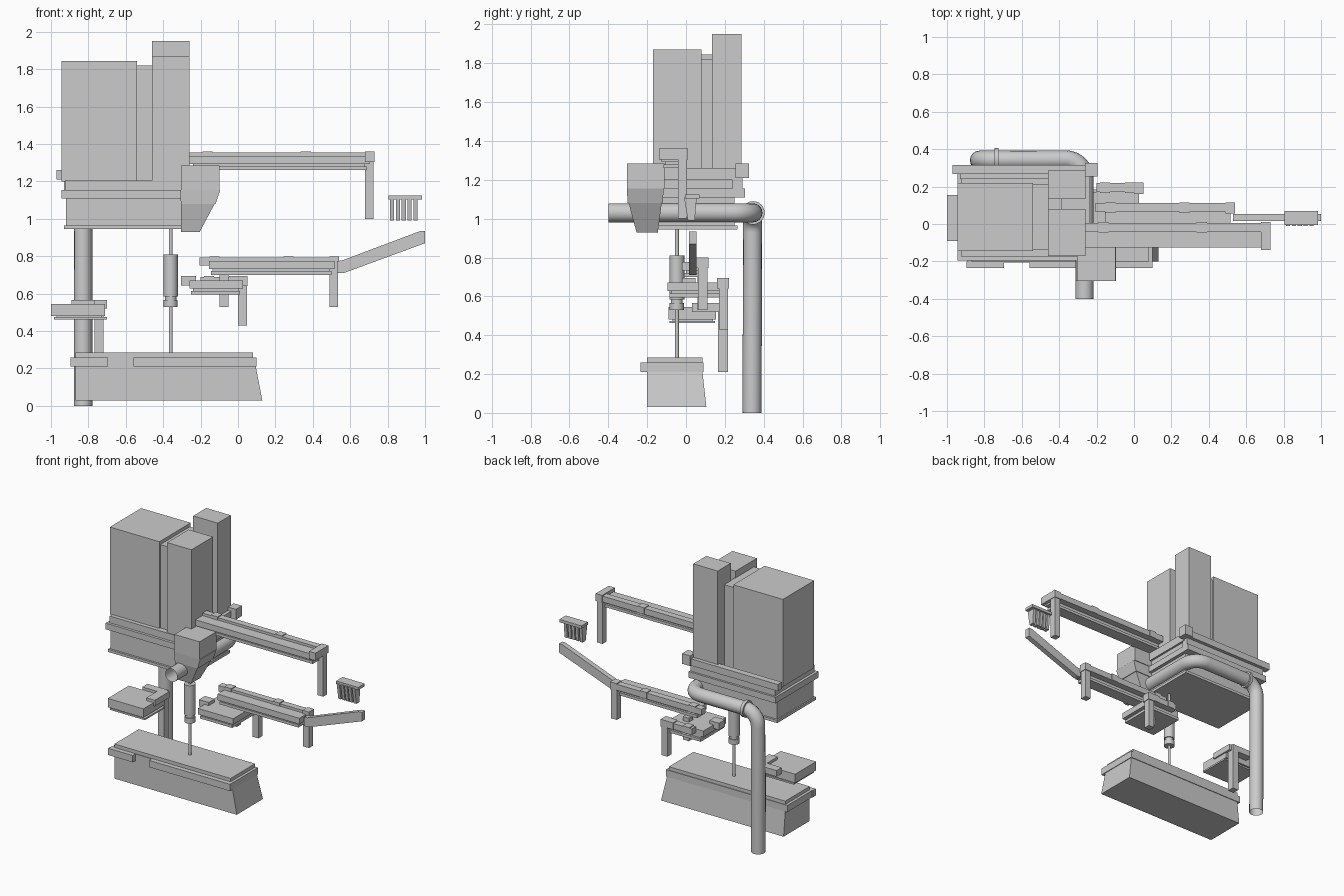
import bpy, bmesh, math
from mathutils import Vector

if "Cube" in bpy.data.objects:
    bpy.data.objects.remove(bpy.data.objects["Cube"])


def mesh_object(name, bm):
    bmesh.ops.recalc_face_normals(bm, faces=bm.faces)
    me = bpy.data.meshes.new(name)
    bm.to_mesh(me)
    bm.free()
    ob = bpy.data.objects.new(name, me)
    bpy.context.collection.objects.link(ob)
    return ob


def frustum(name, low, high, z0, z1):
    """Solid between two rectangles (x0, x1, y0, y1)."""
    bm = bmesh.new()
    rings = []
    for (x0, x1, y0, y1), z in ((low, z0), (high, z1)):
        rings.append([bm.verts.new((x, y, z)) for x, y in
                      ((x0, y0), (x1, y0), (x1, y1), (x0, y1))])
    a, b = rings
    bm.faces.new(a[::-1])
    bm.faces.new(b)
    for i in range(4):
        j = (i + 1) % 4
        bm.faces.new((a[i], a[j], b[j], b[i]))
    return mesh_object(name, bm)


def box(name, x0, x1, y0, y1, z0, z1):
    r = (x0, x1, y0, y1)
    return frustum(name, r, r, z0, z1)


def prism(name, pts, axis, lo, hi):
    """Extrude a profile: (x, z) along y, or (y, z) along x."""
    bm = bmesh.new()
    put = (lambda u, v, t: (u, t, v)) if axis == 'y' else (lambda u, v, t: (t, u, v))
    f = bm.faces.new([bm.verts.new(put(u, v, lo)) for u, v in pts])
    ext = bmesh.ops.extrude_face_region(bm, geom=[f])['geom']
    d = Vector(put(0, 0, hi - lo))
    bmesh.ops.translate(bm, vec=d, verts=[g for g in ext if isinstance(g, bmesh.types.BMVert)])
    return mesh_object(name, bm)


def smooth(ob):
    bpy.ops.object.select_all(action='DESELECT')
    ob.select_set(True)
    bpy.context.view_layer.objects.active = ob
    bpy.ops.object.shade_smooth_by_angle(angle=math.radians(35))


def cylinder(name, loc, r1, r2, depth, rot=(0, 0, 0)):
    bpy.ops.mesh.primitive_cone_add(vertices=32, radius1=r1, radius2=r2, depth=depth,
                                    location=loc, rotation=rot)
    ob = bpy.context.object
    ob.name = name
    smooth(ob)


# Bottom trough with its lid and side rails
frustum("trough", (-0.87, 0.13, -0.2, 0.105), (-0.87, 0.095, -0.2, 0.085), 0.03, 0.21)
box("trough_lip", -0.89, 0.1, -0.205, 0.09, 0.21, 0.26)
box("trough_lid", -0.87, 0.08, -0.2, 0.085, 0.26, 0.285)
box("trough_rail_short", -0.895, -0.695, -0.235, -0.2, 0.21, 0.26)
box("trough_rail_long", -0.56, 0.1, -0.235, -0.2, 0.21, 0.26)

# Drainpipe: rounded path swept with a circle, open at both ends
corners = [Vector(p) for p in ((-0.828, 0.34, 0), (-0.828, 0.343, 1.03),
                               (-0.265, 0.345, 1.03), (-0.265, -0.4, 1.03))]
path = [corners[0]]
for p, c, n in zip(corners, corners[1:], corners[2:]):
    a = c + (p - c).normalized() * 0.1
    b = c + (n - c).normalized() * 0.1
    o = a + b - c
    for i in range(9):
        t = i / 8 * math.pi / 2
        path.append(o + (a - o) * math.cos(t) + (b - o) * math.sin(t))
path.append(corners[-1])
cu = bpy.data.curves.new("pipe", 'CURVE')
cu.dimensions = '3D'
cu.bevel_depth = 0.049
cu.bevel_resolution = 6
sp = cu.splines.new('POLY')
sp.points.add(len(path) - 1)
for q, p in zip(sp.points, path):
    q.co = (*p, 1)
pipe = bpy.data.objects.new("pipe", cu)
bpy.context.collection.objects.link(pipe)
pipe.select_set(True)
bpy.context.view_layer.objects.active = pipe
bpy.ops.object.convert(target='MESH')
smooth(bpy.context.object)
cylinder("pipe_ring", (-0.735, 0.345, 1.03), 0.06, 0.06, 0.022, (0, math.pi / 2, 0))

# Upper platform, stepped
box("platform_sole", -0.93, -0.25, -0.19, 0.265, 0.945, 0.965)
box("platform_base", -0.92, -0.26, -0.175, 0.25, 0.965, 1.11)
box("platform_slab", -0.945, -0.235, -0.195, 0.305, 1.11, 1.155)
box("platform_deck", -0.925, -0.25, -0.175, 0.265, 1.155, 1.205)
box("platform_back_rail", -0.97, -0.21, 0.268, 0.315, 1.21, 1.26)
box("platform_rail_support", -0.93, -0.24, 0.24, 0.29, 1.15, 1.215)
box("platform_rail_end", -0.262, -0.195, 0.255, 0.325, 1.21, 1.285)
box("tower_step", -0.39, -0.235, -0.13, 0.26, 1.2, 1.26)

# Tall cabinets
box("main_cabinet", -0.945, -0.54, -0.145, 0.22, 1.2, 1.845)
box("cabinet_link", -0.54, -0.455, -0.135, 0.21, 1.2, 1.82)
box("front_tower", -0.46, -0.26, -0.17, 0.08, 1.2, 1.87)
box("back_tower", -0.46, -0.26, 0.135, 0.287, 1.2, 1.95)

# Rain hopper on the pipe mouth
box("hopper_top", -0.305, -0.1, -0.305, -0.11, 1.155, 1.285)
frustum("hopper_collar", (-0.305, -0.12, -0.3, -0.12), (-0.31, -0.095, -0.305, -0.115), 1.08, 1.155)
frustum("hopper_funnel", (-0.305, -0.205, -0.255, -0.145), (-0.305, -0.125, -0.295, -0.125), 0.93, 1.08)

# Hanging rod with its sleeve
for n, r1, r2, z0, z1 in (("rod", .01, .01, .28, .96), ("sleeve", .038, .038, .585, .81),
                          ("sleeve_neck", .03, .03, .565, .585), ("sleeve_foot", .037, .037, .53, .567)):
    cylinder(n, (-0.36, -0.047, (z0 + z1) / 2), r1, r2, z1 - z0)


def walkway(name, x0, x1, y0, y1, top, rail_x0, end_y0, leg_bottom):
    """Deck in front, thin sole below, segmented rail behind, end block and leg."""
    w = 0.052
    box(name + "_deck", x0, x1 - 0.025, y0, y1 - w, top - 0.068, top - 0.024)
    box(name + "_sole", x0 + 0.01, x1 - 0.04, y0 + 0.01, y1 - w * 0.7, top - 0.1, top - 0.08)
    box(name + "_core", x0 + 0.02, x1 - 0.05, y0 + 0.02, y1 - w, top - 0.082, top - 0.066)
    box(name + "_rail", rail_x0, x1 - 0.01, y1 - w, y1 - 0.004, top - 0.05, top - 0.006)
    length = x1 - rail_x0
    for i, f in enumerate((0.07, 0.6)):
        x = rail_x0 + length * f
        box(f"{name}_joint_{i}", x, x + 0.055, y1 - w - 0.003, y1, top - 0.05, top)
    box(name + "_end", x1 - 0.052, x1, end_y0, y1, top - 0.055, top)
    box(name + "_leg", x1 - 0.052, x1 - 0.005, y1 - w, y1 - 0.005, leg_bottom, top - 0.05)


walkway("upper_walkway", -0.26, 0.73, -0.125, 0.01, 1.36, -0.26, -0.14, 1.0)
walkway("middle_walkway", -0.155, 0.54, -0.02, 0.115, 0.8, -0.205, 0.055, 0.53)
walkway("lower_walkway", -0.26, 0.052, -0.095, 0.222, 0.695, -0.2, 0.16, 0.43)

# Extras on the lower walkway
box("lower_side_rail", -0.305, -0.225, -0.02, 0.05, 0.645, 0.695)
box("lower_front_leg", -0.1, -0.052, 0.06, 0.11, 0.53, 0.7)

# Left landing
box("landing_deck", -1.0, -0.71, -0.09, 0.155, 0.48, 0.545)
box("landing_sole", -0.985, -0.7, -0.085, 0.15, 0.462, 0.474)
box("landing_core", -0.97, -0.73, -0.07, 0.14, 0.47, 0.485)
box("landing_side_rail", -0.77, -0.7, 0.03, 0.2, 0.52, 0.565)
box("landing_back_rail", -0.89, -0.72, 0.155, 0.215, 0.52, 0.565)
box("landing_leg", -0.768, -0.718, 0.165, 0.217, 0.21, 0.53)

# Ramp leaving the middle walkway
prism("ramp", [(0.53, 0.71), (0.565, 0.71), (1.0, 0.87), (1.0, 0.935), (0.975, 0.935),
               (0.555, 0.777), (0.53, 0.775)], 'y', 0.015, 0.053)

# Floating fragment with hanging fins
box("fragment_cap", 0.805, 0.985, -0.005, 0.07, 1.103, 1.124)
fin = [(-0.01, 1.11), (0.055, 1.11), (0.045, 0.99), (0.01, 0.99)]
for i, x in enumerate((0.812, 0.845, 0.875, 0.905, 0.938)):
    prism(f"fragment_fin_{i}", fin, 'x', x, x + 0.022)
